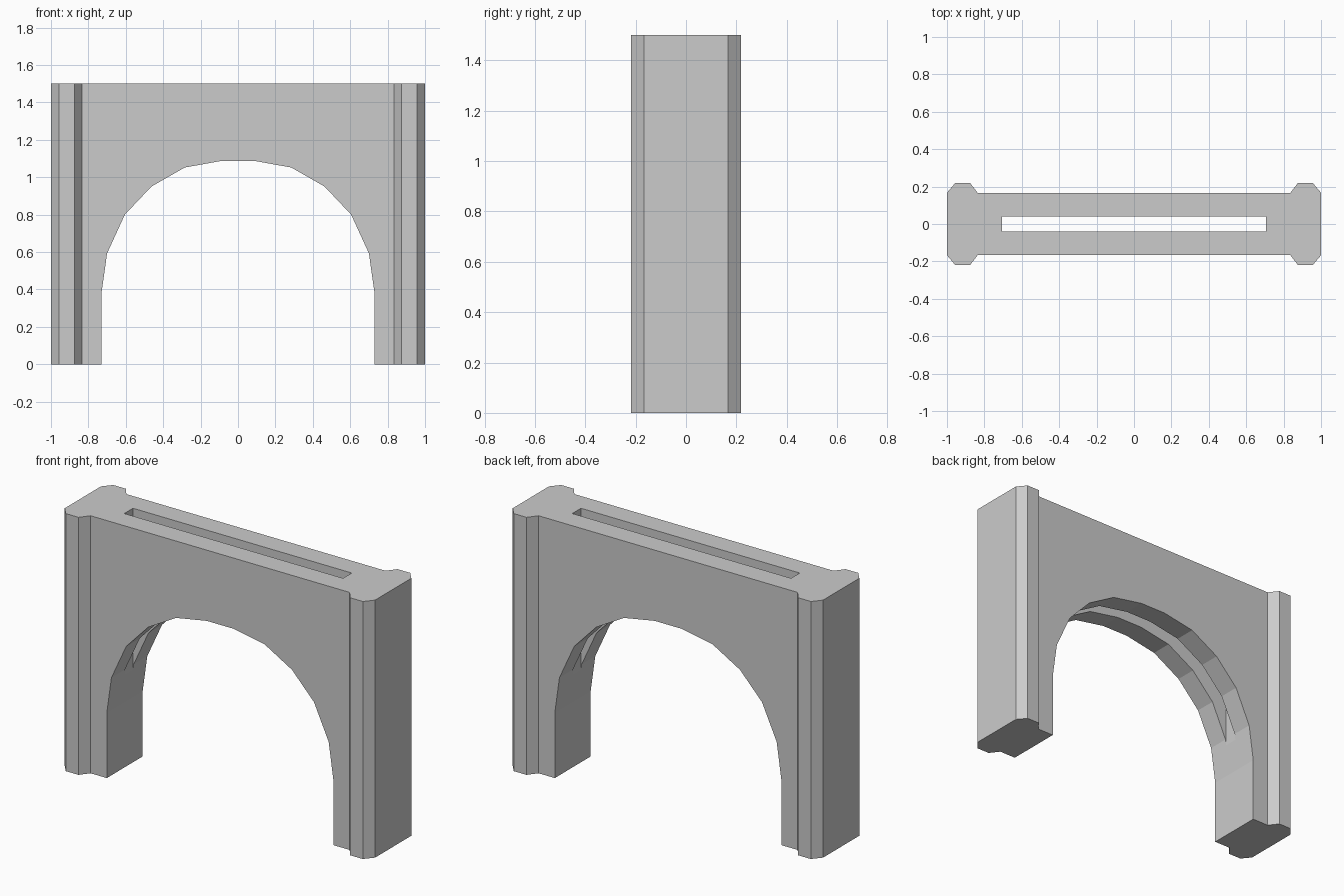
import bpy, bmesh
from mathutils import Vector

if "Cube" in bpy.data.objects:
    bpy.data.objects.remove(bpy.data.objects["Cube"])


def prism(name, points, start, sweep):
    """Extrude a closed outline of 3D points, offset by start, along sweep."""
    bm = bmesh.new()
    verts = [bm.verts.new(Vector(p) + Vector(start)) for p in points]
    face = bm.faces.new(verts)
    ext = bmesh.ops.extrude_face_region(bm, geom=[face])
    moved = [g for g in ext["geom"] if isinstance(g, bmesh.types.BMVert)]
    bmesh.ops.translate(bm, verts=moved, vec=Vector(sweep))
    bmesh.ops.recalc_face_normals(bm, faces=bm.faces)
    mesh = bpy.data.meshes.new(name)
    bm.to_mesh(mesh)
    bm.free()
    ob = bpy.data.objects.new(name, mesh)
    bpy.context.collection.objects.link(ob)
    return ob


def cut(target, cutter):
    """Subtract a cutter, apply the result and remove the cutter."""
    cutter.hide_render = True
    mod = target.modifiers.new("cut", 'BOOLEAN')
    mod.operation = 'DIFFERENCE'
    mod.solver = 'EXACT'
    mod.object = cutter
    bpy.context.view_layer.objects.active = target
    bpy.ops.object.modifier_apply(modifier=mod.name)
    bpy.data.objects.remove(cutter)


# Wall plan with chamfered pilasters at both ends, mirrored in x and y
quarter = [(1.0, 0.167), (0.957, 0.218), (0.875, 0.218), (0.835, 0.165)]
half = quarter + [(-x, y) for x, y in reversed(quarter)]
plan = half + [(x, -y) for x, y in reversed(half)]
wall = prism("arched_wall", [(x, y, 0) for x, y in plan], (0, 0, 0), (0, 0, 1.5))

# Faceted arch opening, running below the feet
side = [(0.73, -0.2), (0.73, 0.38), (0.70, 0.593), (0.605, 0.80),
        (0.463, 0.95), (0.285, 1.052), (0.085, 1.088)]
arch = side + [(-x, z) for x, z in reversed(side)]
cut(wall, prism("arch_cutter", [(x, 0, z) for x, z in arch], (0, -0.5, 0), (0, 1, 0)))

# Gate slot from the top down into the arch
slot = [(-0.705, -0.04, 0), (0.705, -0.04, 0), (0.705, 0.04, 0), (-0.705, 0.04, 0)]
cut(wall, prism("slot_cutter", slot, (0, 0, 0.2), (0, 0, 1.5)))
